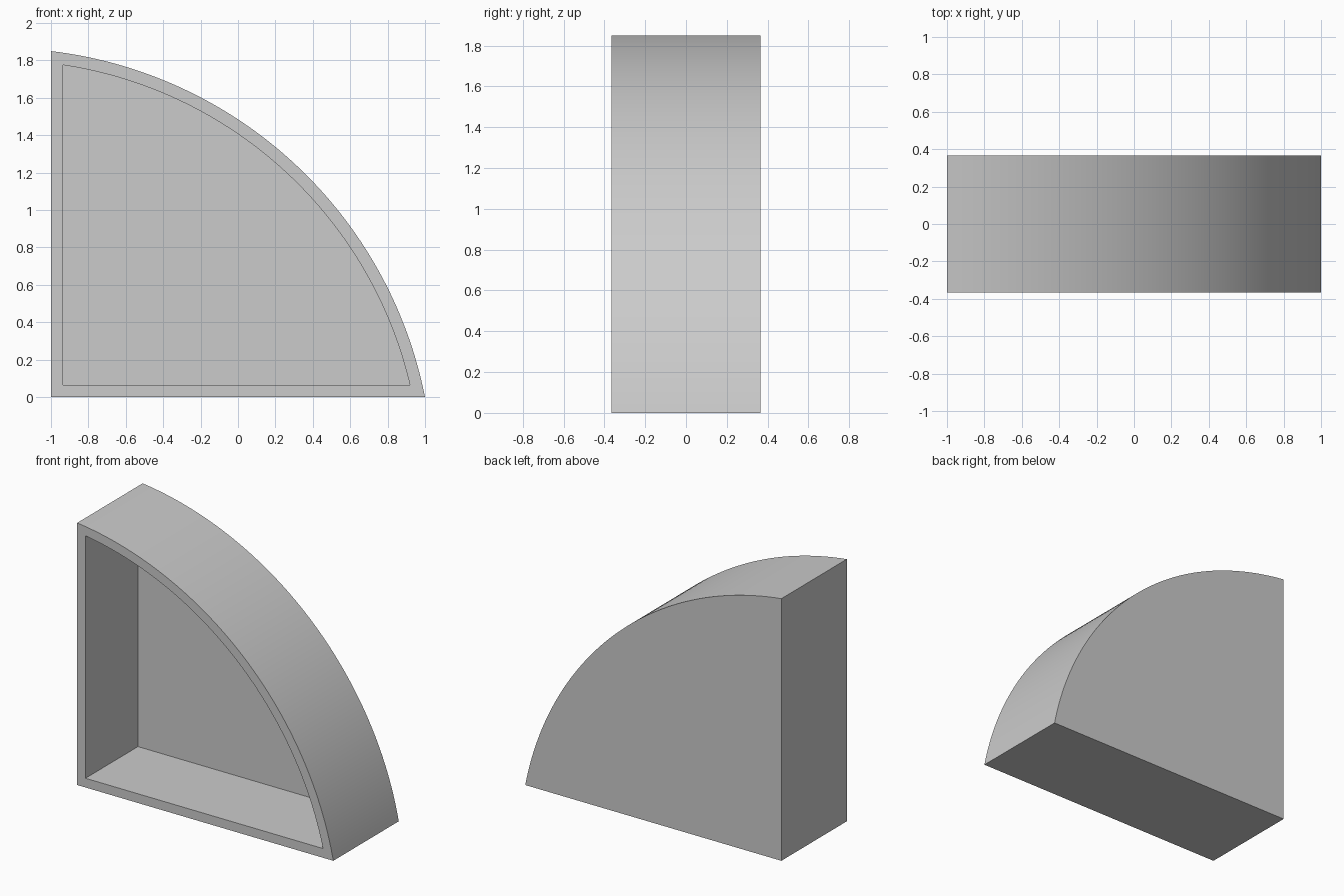
import bpy, bmesh, math

cube = bpy.data.objects.get("Cube")
if cube:
    bpy.data.objects.remove(cube, do_unlink=True)

# Arc centre and radius of the curved side, wall thickness and depths
CX, CZ, R = -1.273, -0.451, 2.317
WALL = 0.065
FRONT, FLOOR, BACK = -0.365, 0.22, 0.365
STEPS = 64


def outline(inset):
    """Quarter-round outline: square corner first, then the arc from right to top."""
    left, base, r = -1 + inset, inset, R - inset
    start = math.asin((base - CZ) / r)
    end = math.acos((left - CX) / r)
    points = [(left, base)]
    for i in range(STEPS + 1):
        a = start + (end - start) * i / STEPS
        points.append((CX + r * math.cos(a), CZ + r * math.sin(a)))
    return points


# One grey colour
grey = bpy.data.materials.new("grey")
grey.use_nodes = True
colour = (0.6, 0.6, 0.6, 1)
grey.diffuse_color = colour
grey.node_tree.nodes["Principled BSDF"].inputs["Base Color"].default_value = colour

# Open-fronted box: back, outer wall, front rim, pocket wall, pocket floor
bm = bmesh.new()
rings = []
for inset, y in ((0, BACK), (0, FRONT), (WALL, FRONT), (WALL, FLOOR)):
    rings.append([bm.verts.new((x, y, z)) for x, z in outline(inset)])
for a, b in zip(rings, rings[1:]):
    for i in range(len(a)):
        j = (i + 1) % len(a)
        bm.faces.new((a[i], a[j], b[j], b[i]))
bm.faces.new(rings[0])
bm.faces.new(rings[-1])
bmesh.ops.recalc_face_normals(bm, faces=bm.faces)

mesh = bpy.data.meshes.new("quarter_round_box")
bm.to_mesh(mesh)
bm.free()
mesh.materials.append(grey)
box = bpy.data.objects.new("quarter_round_box", mesh)
bpy.context.collection.objects.link(box)

# Smooth the curve, keep the edges crisp
bpy.ops.object.select_all(action='DESELECT')
box.select_set(True)
bpy.context.view_layer.objects.active = box
bpy.ops.object.shade_smooth_by_angle(angle=math.radians(30))
